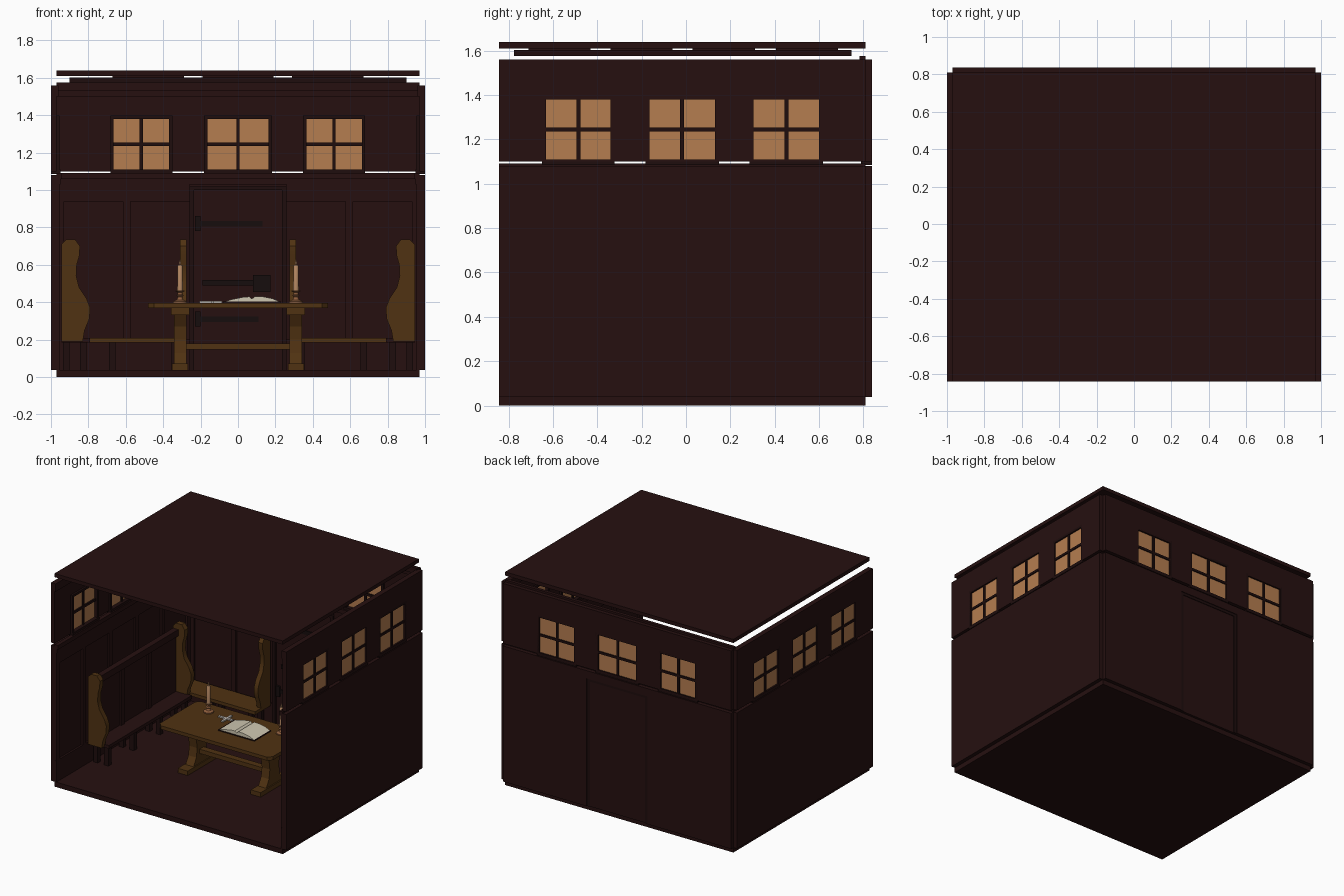
import bpy, bmesh, math
from mathutils import Vector

if "Cube" in bpy.data.objects:
    bpy.data.objects.remove(bpy.data.objects["Cube"])


def material(name, r, g, b):
    m = bpy.data.materials.new(name)
    m.diffuse_color = (r, g, b, 1)
    m.use_nodes = True
    m.node_tree.nodes["Principled BSDF"].inputs["Base Color"].default_value = m.diffuse_color
    return m


DARK = material("dark_wood", .019, .005, .005)
TRIM = material("darker_trim", .013, .004, .004)
OAK = material("oak", .08, .032, .006)
GLASS = material("amber_glass", .46, .205, .08)
PAPER = material("paper", .62, .57, .44)
WAX = material("wax", .45, .24, .12)
BRASS = material("brass", .27, .11, .045)
IRON = material("iron", .008, .004, .004)
SILVER = material("pale_metal", .55, .5, .45)


def finish(name, bm, mat, smooth=False):
    bmesh.ops.recalc_face_normals(bm, faces=bm.faces)
    me = bpy.data.meshes.new(name)
    bm.to_mesh(me)
    bm.free()
    me.materials.append(mat)
    if smooth:
        me.shade_smooth()
        me.set_sharp_from_angle(angle=math.radians(35))
    ob = bpy.data.objects.new(name, me)
    bpy.context.collection.objects.link(ob)
    return ob


def boxes(name, mat, items, place=lambda u, d, z: (u, d, z)):
    """Each item is (u0, u1, d0, d1, z0, z1); place maps it to the world."""
    bm = bmesh.new()
    for u0, u1, d0, d1, z0, z1 in items:
        vs = bmesh.ops.create_cube(bm, size=1)["verts"]
        for v in vs:
            v.co = place(u1 if v.co.x > 0 else u0, d1 if v.co.y > 0 else d0,
                         z1 if v.co.z > 0 else z0)
    return finish(name, bm, mat)


def prism(name, mat, pts, a, b, place, smooth=False):
    """Extrude a profile from a to b; place(p, q, t) gives the world point."""
    bm = bmesh.new()
    lo = [bm.verts.new(place(p, q, a)) for p, q in pts]
    hi = [bm.verts.new(place(p, q, b)) for p, q in pts]
    bm.faces.new(lo)
    bm.faces.new(hi)
    for i in range(len(pts)):
        j = (i + 1) % len(pts)
        bm.faces.new((lo[i], lo[j], hi[j], hi[i]))
    return finish(name, bm, mat, smooth)


def lathe(name, mat, prof, loc):
    bm = bmesh.new()
    vs = [bm.verts.new(Vector((r, 0, z)) + Vector(loc)) for r, z in prof]
    es = [bm.edges.new(e) for e in zip(vs, vs[1:])]
    bmesh.ops.spin(bm, geom=vs + es, cent=loc, axis=(0, 0, 1), angle=math.tau, steps=16)
    bmesh.ops.remove_doubles(bm, verts=bm.verts, dist=.0002)
    return finish(name, bm, mat, True)


# Floor and roof slabs
boxes("floor", DARK, [(-.97, .97, -.842, .81, 0, .038)])
boxes("roof", DARK, [(-.97, .97, -.842, .81, 1.61, 1.638)])

# Coffered ceiling: beam grid with panels above it
beams = [(-.9, .9, y - .06, y + .06, 1.575, 1.602) for y in (-.715, -.39, -.015, .36, .685)]
beams += [(x - .07, x + .07, -.775, .745, 1.575, 1.602) for x in (-.24, .24)]
beams += [(-.9, -.66, -.775, .745, 1.575, 1.602), (.66, .9, -.775, .745, 1.575, 1.602)]
boxes("ceiling_beams", TRIM, beams)
boxes("ceiling_panels", DARK, [(x - .19, x + .19, y - .14, y + .14, 1.598, 1.612)
                               for x in (-.48, 0, .48) for y in (-.57, -.2, .17, .545)])

# Walls: u runs along the wall, d inward from the outer face
WIN_BACK = [(-.665, -.368), (-.163, .163), (.365, .662)]
WIN_SIDE = [(-.63, -.34), (-.165, .13), (.305, .6)]
T, Z0, Z1 = .03, 1.11, 1.38


def wall(name, place, u0, u1, wins, stiles, door=None):
    # lower wall, with a door opening if needed
    if door:
        low = [(u0, -door, 0, T, .038, 1.08), (door, u1, 0, T, .038, 1.08),
               (-door, door, 0, T, 1.02, 1.08)]
    else:
        low = [(u0, u1, 0, T, .038, 1.08)]
    boxes(name + "_lower_wall", DARK, low, place)
    # upper wall around the windows
    up = [(u0, u1, 0, T, 1.1, Z0), (u0, u1, 0, T, Z1, 1.56)]
    edges = [u0] + [e for w in wins for e in w] + [u1]
    up += [(edges[i], edges[i + 1], 0, T, Z0, Z1) for i in range(0, len(edges), 2)]
    boxes(name + "_upper_wall", DARK, up, place)
    # window frames, glazing bars and glass
    fr, b = [], .018
    for a, c in wins:
        m, h = (a + c) / 2, (Z0 + Z1) / 2
        fr += [(a - b, a, 0, .045, Z0 - b, Z1 + b), (c, c + b, 0, .045, Z0 - b, Z1 + b),
               (a, c, 0, .045, Z1, Z1 + b), (a - b, c + b, 0, .05, Z0 - .025, Z0),
               (m - .009, m + .009, .004, .03, Z0, Z1), (a, c, .004, .03, h - .009, h + .009)]
    boxes(name + "_window_frames", TRIM, fr, place)
    boxes(name + "_window_glass", GLASS, [(a, c, .012, .019, Z0, Z1) for a, c in wins], place)
    # panelling: stiles, rails and dado, broken at the door
    spans = [(u0, -door), (door, u1)] if door else [(u0, u1)]
    tr = [(s - .02, s + .02, T, .045, .2, .94) for s in stiles]
    for a, c in spans:
        tr += [(a, c, T, .045, .038, .2), (a, c, T, .045, .94, 1.03)]
    tr += [(u0, u1, T, .05, 1.03, 1.06), (u0, u1, T, .06, 1.06, 1.092)]
    tr += [(u0, u1, T, .04, 1.5, 1.56)]
    boxes(name + "_panelling", DARK, tr, place)


back = lambda u, d, z: (u, .838 - d, z)
wall("back", back, -.97, .97, WIN_BACK, (-.95, -.595, .595, .95), .26)
boxes("back_cornice", DARK, [(-.97, .97, T, .055, 1.53, 1.575)], back)
for side, s in (("left", -1), ("right", 1)):
    wall(side, lambda u, d, z, s=s: (s * (1 - d), u, z), -.842, .81, WIN_SIDE,
         (-.82, -.5, -.18, .14, .46, .77))

# Door with frame, strap hinges and lock
boxes("door", DARK, [(-.235, .235, .01, .035, .038, 1.0)], back)
boxes("door_frame", TRIM, [(-.26, -.235, .005, .055, .038, 1.02), (.235, .26, .005, .055, .038, 1.02),
                           (-.235, .235, .005, .055, 1.0, 1.02)], back)
boxes("door_iron", IRON, [(-.22, .13, .034, .042, .805, .835), (-.22, .11, .034, .042, .295, .325),
                          (-.19, .09, .034, .046, .49, .52), (.08, .175, .034, .055, .455, .545),
                          (-.23, -.2, .034, .05, .78, .86), (-.23, -.2, .034, .05, .27, .35)], back)

# Benches: carved ends, first value is distance from the wall side
END = [(0, .19), (0, .71), (.025, .735), (.075, .735), (.1, .7), (.097, .65), (.083, .6),
       (.08, .54), (.095, .48), (.135, .42), (.155, .37), (.15, .31), (.125, .25), (.115, .19)]
for side, s in (("left", -1), ("right", 1)):
    along = lambda p, q, t, s=s: (s * (.945 - p), t, q)
    prism(side + "_bench_front_end", OAK, END, -.47, -.43, along, True)
    prism(side + "_bench_back_end", OAK, END, .56, .6, along, True)
    prism(side + "_corner_bench_end", OAK, END, .275, .31,
          lambda p, q, t, s=s: (s * t, .79 - p, q), True)
    flip = lambda u, d, z, s=s: (s * u, d, z)
    boxes(side + "_bench_seat", DARK, [(.79, .945, -.44, .57, .185, .21)], flip)
    boxes(side + "_bench_back", DARK, [(.92, .945, -.44, .57, .21, .68),
                                       (.9, .945, -.44, .57, .64, .69)] +
          [(.908, .925, y - .02, y + .02, .21, .65) for y in (-.1, .23)], flip)
    boxes(side + "_corner_bench_seat", OAK, [(.275, .945, .6, .79, .185, .21)], flip)
    legs = [(x, x + .035, y - .018, y + .018, .038, .187)
            for y in (-.4, -.09, .23, .53) for x in (.81, .9)]
    legs += [(x, x + .035, y, y + .035, .038, .187) for x in (.32, .655) for y in (.63, .74)]
    boxes(side + "_bench_legs", TRIM, legs, flip)

# Trestle table, centred on y = CY
CY = -.048
c, hx, hy = .03, .48, .245
top = [(hx, hy - c), (hx - c, hy), (c - hx, hy), (-hx, hy - c),
       (-hx, c - hy), (c - hx, -hy), (hx - c, -hy), (hx, c - hy)]
prism("table_top", OAK, top, .37, .397, lambda p, q, t: (p, q + CY, t))
LEG = [(.1, .07), (.065, .13), (.055, .2), (.065, .27), (.1, .335)]
LEG = LEG + [(-p, q) for p, q in reversed(LEG)]
for side, s in (("left", -1), ("right", 1)):
    prism(side + "_table_leg", OAK, LEG, .275, .343, lambda p, q, t, s=s: (s * t, p + CY, q))
    boxes(side + "_table_foot_and_brace", OAK, [(.268, .352, CY - .18, CY + .18, .038, .072),
                                                (.258, .358, CY - .18, CY + .18, .333, .37)],
          lambda u, d, z, s=s: (s * u, d, z))
boxes("table_stretcher", OAK, [(-.3, .3, CY - .025, CY + .025, .147, .18)])

# Candles on brass holders
for side, s in (("left", -1), ("right", 1)):
    at = (s * .31, .085, .397)
    lathe(side + "_candle_holder", BRASS, [(0, 0), (.037, 0), (.037, .008), (.018, .016), (.012, .03),
          (.02, .038), (.013, .045), (.013, .056), (.023, .062), (.023, .067), (0, .067)], at)
    lathe(side + "_candle", WAX, [(.015, .06), (.014, .195), (.01, .203), (0, .203)], at)
    lathe(side + "_candle_wick", WAX, [(.003, .2), (.006, .213), (0, .235)], at)

# Open book and small cross on the table
BOOK = [(-.15, .402), (-.11, .415), (-.05, .427), (-.015, .43), (0, .418), (.015, .432),
        (.06, .43), (.11, .42), (.15, .402)]
prism("book_pages", PAPER, BOOK, -.125, .07, lambda p, q, t: (p + .075, t + .0, q), True)
boxes("book_cover", TRIM, [(-.08, .23, -.13, .075, .397, .403)])
boxes("cross", SILVER, [(-.205, -.085, .05, .068, .397, .407), (-.145, -.127, .0, .115, .397, .407)])
